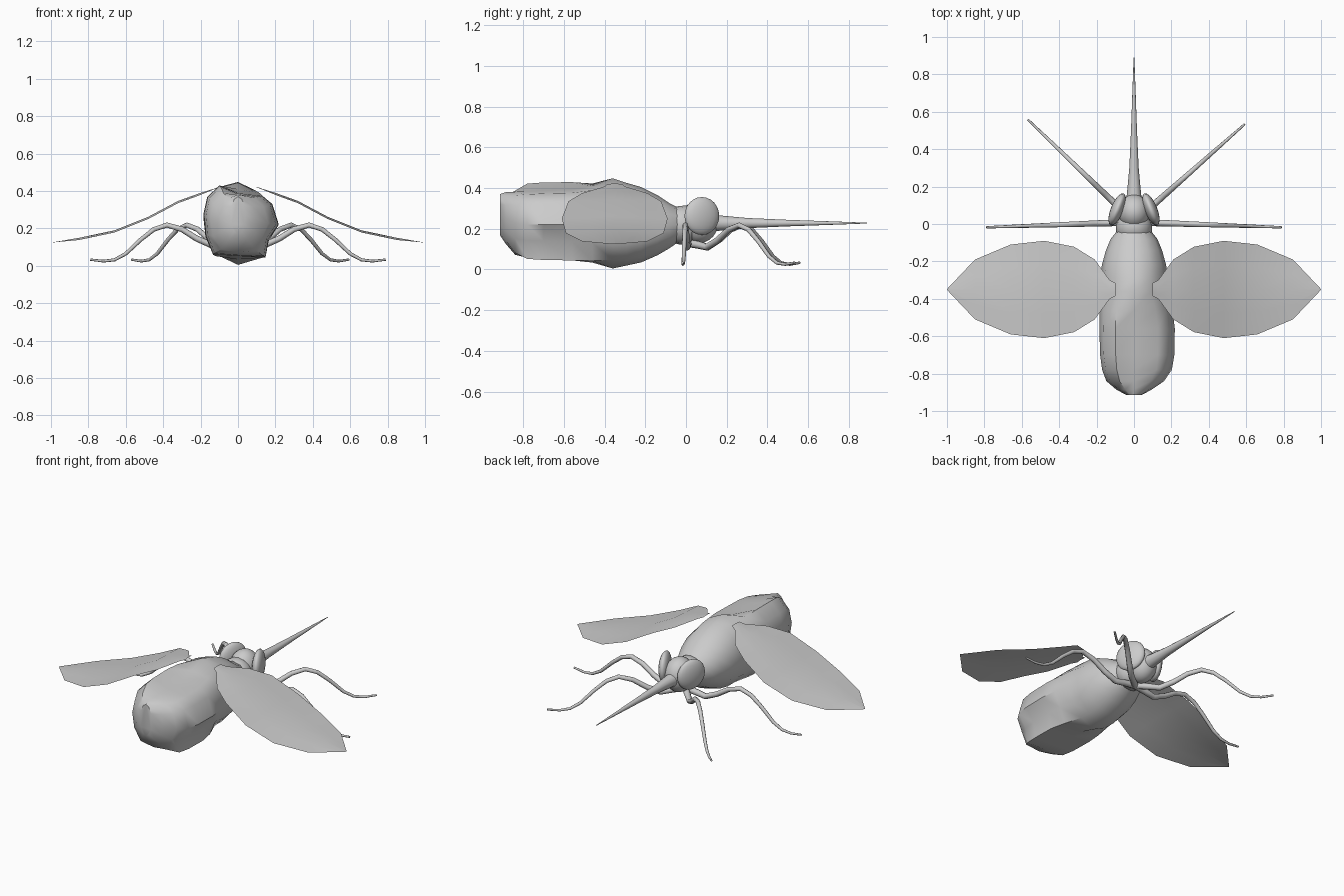
import bpy, bmesh
from math import sin, cos, pi, radians
from mathutils import Vector, Matrix

if "Cube" in bpy.data.objects:
    bpy.data.objects.remove(bpy.data.objects["Cube"])


def finish(name, bm, angle=40):
    bmesh.ops.recalc_face_normals(bm, faces=bm.faces)
    me = bpy.data.meshes.new(name)
    bm.to_mesh(me)
    bm.free()
    ob = bpy.data.objects.new(name, me)
    bpy.context.collection.objects.link(ob)
    bpy.ops.object.select_all(action='DESELECT')
    ob.select_set(True)
    bpy.context.view_layer.objects.active = ob
    bpy.ops.object.shade_smooth_by_angle(angle=radians(angle))
    return ob


def loft(name, rings, closed=True, angle=40):
    bm = bmesh.new()
    vs = [[bm.verts.new(p) for p in r] for r in rings]
    n = len(rings[0])
    for a, b in zip(vs, vs[1:]):
        for i in range(n if closed else n - 1):
            j = (i + 1) % n
            bm.faces.new((a[i], a[j], b[j], b[i]))
    if closed:
        bm.faces.new(vs[0])
        bm.faces.new(vs[-1])
    return finish(name, bm, angle)


def ellipse(y, w, z0, z1, n=12):
    cz, h = (z0 + z1) / 2, (z1 - z0) / 2
    return [Vector((w * cos(2 * pi * i / n), y, cz + h * sin(2 * pi * i / n))) for i in range(n)]


# Lumpy abdomen section, listed anticlockwise from the right side (x, z)
LUMP = [(.22, .22), (.185, .33), (.13, .375), (0, .39), (-.1, .43), (-.165, .37),
        (-.185, .28), (-.175, .16), (-.135, .06), (0, .05), (.15, .045), (.165, .14)]


def lump(y, s, t=1.0):
    out = []
    for (x, z), e in zip(LUMP, ellipse(y, .185, .01, .44)):
        p = Vector((x * s, y, .225 + (z - .225) * (.5 + s / 2)))
        out.append(e.lerp(p, t))
    return out


# Body
keel = ellipse(-.36, .18, .005, .448)
for i in (2, 4, 8, 10):
    keel[i].z = .225 + (keel[i].z - .225) * .93
loft("body", [
    ellipse(-.03, .085, .14, .30),
    ellipse(-.08, .125, .105, .325),
    ellipse(-.14, .15, .07, .365),
    ellipse(-.22, .172, .035, .405),
    ellipse(-.29, .178, .02, .425),
    keel,
    lump(-.46, 1, .6),
    lump(-.56, 1, .95),
    lump(-.70, .98),
    lump(-.78, .92),
    [p.lerp(q, .55) for p, q in zip(lump(-.84, .85), ellipse(-.84, .14, .08, .385))],
    ellipse(-.885, .095, .125, .38),
    ellipse(-.915, .04, .17, .37),
])

# Neck and head
loft("neck", [ellipse(y, w, a, b, 16) for y, w, a, b in (
    (-.06, .085, .14, .30), (-.045, .095, .125, .31), (.0, .095, .12, .315), (.03, .08, .13, .30))])
bm = bmesh.new()
bmesh.ops.create_uvsphere(bm, u_segments=20, v_segments=12, radius=1)
bmesh.ops.transform(bm, verts=bm.verts, matrix=Matrix.Translation((0, .065, .235)) @ Matrix.Diagonal((.085, .095, .105, 1)))
finish("head", bm, 60)

# Proboscis
loft("proboscis", [ellipse(y, r, .228 - r, .228 + r, 12) for y, r in (
    (.08, .05), (.16, .038), (.3, .025), (.5, .016), (.7, .009), (.89, .002))])


def leg(name, angle):
    path = [(.0, .13), (.08, .12), (.14, .11), (.22, .145), (.30, .195), (.38, .218), (.45, .195),
            (.52, .14), (.60, .065), (.66, .032), (.72, .025), (.79, .033)]
    d = Vector((cos(angle), sin(angle), 0))
    side = Vector((-sin(angle), cos(angle), 0))
    pts = [Vector((0, .01, z)) + d * r for r, z in path]
    rings = []
    for i, p in enumerate(pts):
        t = (pts[min(i + 1, len(pts) - 1)] - pts[max(i - 1, 0)]).normalized()
        up = t.cross(side)
        rad = .02 - .014 * i / (len(pts) - 1)
        rings.append([p + rad * (side * cos(k * pi / 4) + up * sin(k * pi / 4)) for k in range(8)])
    loft(name, rings, angle=60)


leg("front_leg_right", radians(41.5))
leg("front_leg_left", radians(136))
leg("side_leg_right", radians(-2))
leg("side_leg_left", radians(182))

# Wing stations: x, z, half chord
WING = [(.10, .42, .035), (.13, .408, .05), (.21, .375, .16), (.32, .335, .228), (.48, .25, .26),
        (.66, .178, .24), (.85, .138, .16), (1.0, .124, .002)]

for s, label in ((1, "right"), (-1, "left")):
    # Wing with a shallow central crease
    loft("wing_" + label, [[Vector((s * x, -.35 + c * k, z + .012 * (1 - abs(k)) * min(1, c * 6)))
                            for k in (-1, -.5, 0, .5, 1)] for x, z, c in WING], closed=False)
    # Flattened eye, turned toward the front
    bm = bmesh.new()
    bmesh.ops.create_uvsphere(bm, u_segments=20, v_segments=12, radius=1)
    m = (Matrix.Translation((s * .09, .078, .263)) @ Matrix.Rotation(s * radians(22), 4, 'Z')
         @ Matrix.Diagonal((.034, .092, .093, 1)))
    bmesh.ops.transform(bm, verts=bm.verts, matrix=m)
    finish("eye_" + label, bm, 60)
